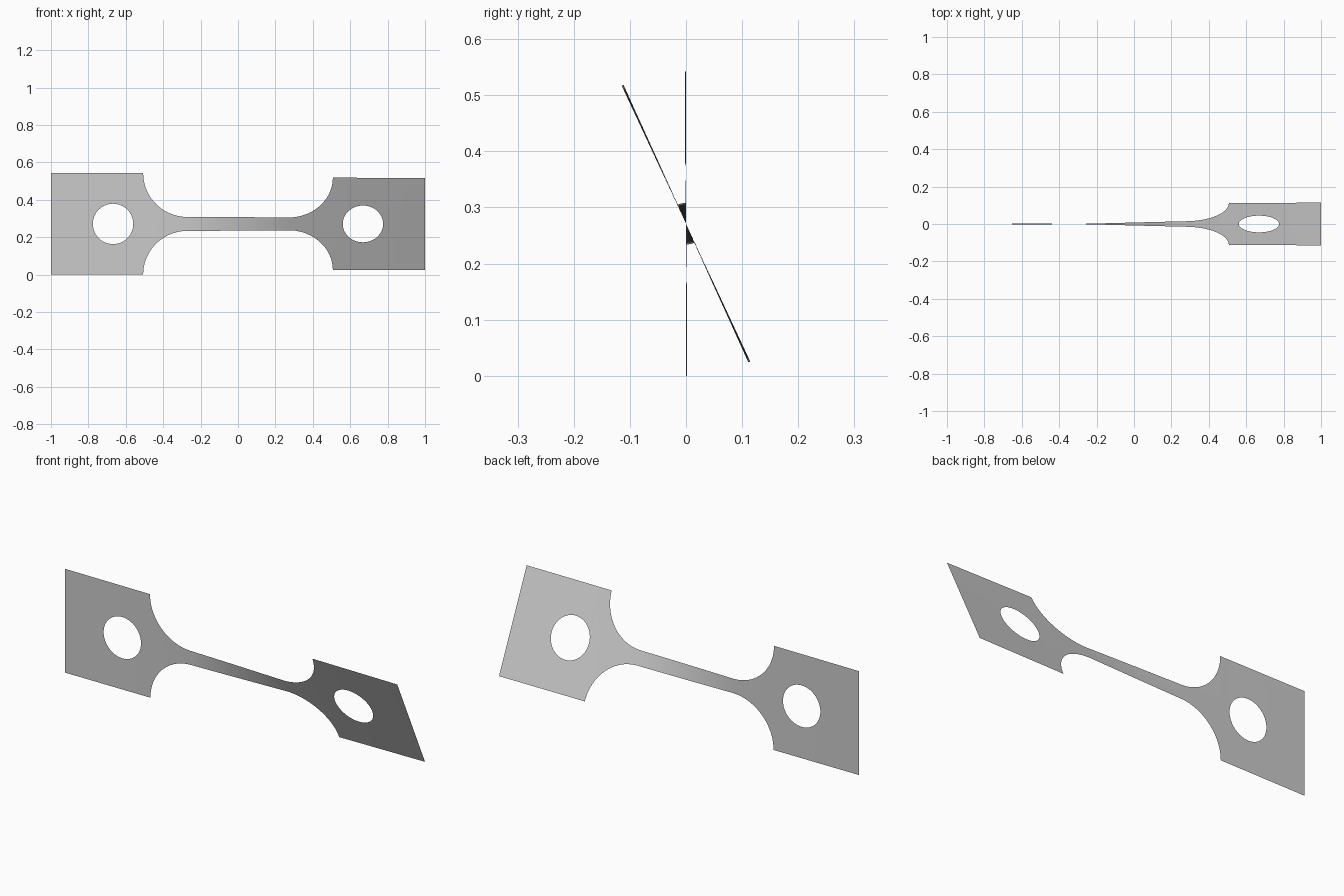
import bpy
import bmesh
from math import sin, cos, pi, radians, sqrt

cube = bpy.data.objects.get("Cube")
if cube:
    bpy.data.objects.remove(cube, do_unlink=True)

HALF = 0.271           # half height of the end plates, also the axis height
NECK = 0.037           # half height of the neck
NECK_X, PLATE_X = 0.27, 0.507
HOLE_X, HOLE_R = 0.668, 0.108
# twist about the long axis: (x, degrees)
TWIST = [(-1, 0), (-PLATE_X, 0.4), (-NECK_X, 1.5), (NECK_X, 23.2), (PLATE_X, 24.2), (1, 25)]


def outline(x):
    """Half height of the sheet: neck, round fillet, plate."""
    t = (abs(x) - NECK_X) / (PLATE_X - NECK_X)
    if t <= 0:
        return NECK
    if t >= 1:
        return HALF
    return NECK + (HALF - NECK) * (1 - sqrt(1 - t * t))


def hole(x):
    """Half height of the round hole."""
    d = HOLE_R ** 2 - (abs(x) - HOLE_X) ** 2
    return sqrt(d) if d > 1e-7 else 0.0


def twist(x):
    for (x0, a0), (x1, a1) in zip(TWIST, TWIST[1:]):
        if x <= x1:
            return radians(a0 + (a1 - a0) * (x - x0) / (x1 - x0))
    return radians(TWIST[-1][1])


# Columns along one half, mirrored to the other
half = [NECK_X * i / 16 for i in range(16)]
half += [NECK_X + (PLATE_X - NECK_X) * sin(pi / 2 * i / 20) for i in range(21)]
half += [HOLE_X - HOLE_R * cos(pi * i / 28) for i in range(29)]
half += [0.89, 1.0]
columns = [-x for x in reversed(half[1:])] + half

# Twisted sheet, made of a lower and an upper strip that meet outside the holes
bm = bmesh.new()


def point(x, s):
    a = twist(x)
    return bm.verts.new((x, -s * sin(a), HALF + s * cos(a)))


for side in (-1, 1):
    previous = None
    for x in columns:
        pair = [point(x, side * hole(x)), point(x, side * outline(x))]
        if previous:
            face = [previous[0], pair[0], pair[1], previous[1]]
            bm.faces.new(face if side > 0 else face[::-1])
        previous = pair
bmesh.ops.remove_doubles(bm, verts=bm.verts, dist=1e-5)
for f in bm.faces:
    f.smooth = True

mesh = bpy.data.meshes.new("twisted_test_strip")
bm.to_mesh(mesh)
bm.free()
strip = bpy.data.objects.new("twisted_test_strip", mesh)
bpy.context.collection.objects.link(strip)

# Plain grey
grey = bpy.data.materials.new("light_grey")
grey.use_nodes = True
colour = (0.6, 0.6, 0.6, 1)
grey.diffuse_color = colour
grey.node_tree.nodes["Principled BSDF"].inputs["Base Color"].default_value = colour
mesh.materials.append(grey)
